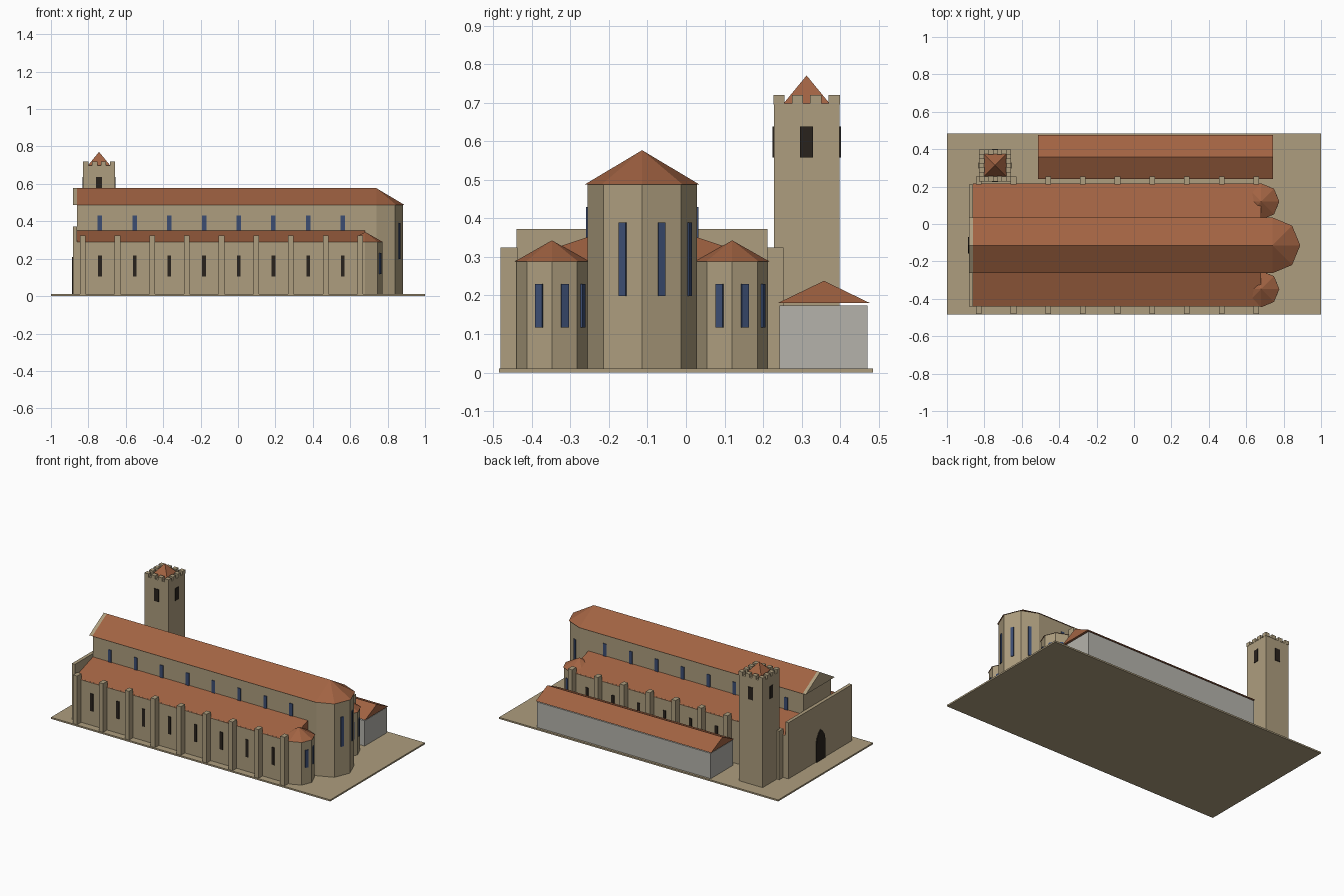
import bpy, bmesh
from math import radians, cos, sin
from mathutils import Matrix, Vector

if "Cube" in bpy.data.objects:
    bpy.data.objects.remove(bpy.data.objects["Cube"])


def material(name, rgb):
    m = bpy.data.materials.new(name)
    m.diffuse_color = (*rgb, 1)
    m.use_nodes = True
    m.node_tree.nodes["Principled BSDF"].inputs["Base Color"].default_value = m.diffuse_color
    return m


STONE = material("stone", (0.42, 0.34, 0.21))
TILE = material("roof_tile", (0.36, 0.125, 0.055))
PLASTER = material("plaster", (0.46, 0.45, 0.41))
GLASS = material("blue_glass", (0.045, 0.075, 0.17))
DARK = material("dark_opening", (0.022, 0.016, 0.012))

GROUND = 0.01
CY = -0.114                      # church axis
NAVE, AISLE = 0.142, 0.326       # half widths
X0, X1, XA = -0.86, 0.74, 0.68   # west end, nave end, aisle end
SIDES = (-1, 1)


def finish(bm, name, mat):
    bmesh.ops.recalc_face_normals(bm, faces=bm.faces)
    me = bpy.data.meshes.new(name)
    bm.to_mesh(me)
    bm.free()
    me.materials.append(mat)
    ob = bpy.data.objects.new(name, me)
    bpy.context.collection.objects.link(ob)
    return ob


def boxes(name, items, mat):
    """items: (centre, size, z rotation in degrees)"""
    bm = bmesh.new()
    for c, s, a in items:
        m = Matrix.Translation(c) @ Matrix.Rotation(radians(a), 4, 'Z') @ Matrix.Diagonal((*s, 1))
        bmesh.ops.create_cube(bm, size=1, matrix=m)
    return finish(bm, name, mat)


def block(name, x, y, z, mat):
    c = [(r[0] + r[1]) / 2 for r in (x, y, z)]
    return boxes(name, [(c, [abs(r[1] - r[0]) for r in (x, y, z)], 0)], mat)


def prism_x(name, profile, xa, xb, mat):
    """Extrude a y-z profile along x."""
    bm = bmesh.new()
    f = bm.faces.new([bm.verts.new((xa, y, z)) for y, z in profile])
    r = bmesh.ops.extrude_face_region(bm, geom=[f])
    vs = [v for v in r["geom"] if isinstance(v, bmesh.types.BMVert)]
    bmesh.ops.translate(bm, verts=vs, vec=(xb - xa, 0, 0))
    return finish(bm, name, mat)


def tapered(name, n, r1, r2, x, y, za, zb, mat, rot=0):
    bm = bmesh.new()
    m = Matrix.Translation((x, y, (za + zb) / 2)) @ Matrix.Rotation(radians(rot), 4, 'Z')
    bmesh.ops.create_cone(bm, cap_ends=True, segments=n, radius1=r1, radius2=r2,
                          depth=zb - za, matrix=m)
    bmesh.ops.remove_doubles(bm, verts=bm.verts, dist=1e-5)
    return finish(bm, name, mat)


def apse(name, x, y, r, roof_r, eave, top, win_z):
    """Octagonal apse with pointed roof and three tall windows"""
    tapered(name + "_wall", 8, r, r, x, y, GROUND, eave, STONE)
    tapered(name + "_roof", 8, roof_r, 0, x, y, eave, top, TILE)
    d = r * cos(radians(22.5))
    h = win_z[1] - win_z[0]
    boxes(name + "_windows",
          [((x + d * cos(radians(a)), y + d * sin(radians(a)), sum(win_z) / 2), (0.01, 0.02, h), a)
           for a in (-22.5, 22.5, 67.5)], GLASS)


# Ground slab
block("base_slab", (-1, 1), (-0.485, 0.485), (0, GROUND), STONE)

# Nave with gabled roof and west gable parapet
block("nave_wall", (X0, X1), (CY - NAVE, CY + NAVE), (GROUND, 0.49), STONE)
gable = [(CY - 0.149, 0.488), (CY + 0.149, 0.488), (CY, 0.577)]
prism_x("nave_roof", gable, X0, X1, TILE)
prism_x("west_gable", gable, -0.882, X0, STONE)
apse("main_apse", X1, CY, NAVE, 0.149, 0.488, 0.577, (0.198, 0.39))

# West front and pointed door
block("west_front", (-0.882, X0), (CY - AISLE, CY + AISLE), (GROUND, 0.373), STONE)
door = [(-0.045, GROUND), (0.045, GROUND), (0.045, 0.13), (0.036, 0.165), (0.02, 0.19),
        (0, 0.208), (-0.02, 0.19), (-0.036, 0.165), (-0.045, 0.13)]
prism_x("west_door", [(CY + y, z) for y, z in door], -0.888, -0.875, DARK)

# Aisles, side apses, buttresses and windows on both sides
bay = 0.1855
window_x = [-0.738 + bay * i for i in range(8)]
buttress_x = [-0.83 + bay * i for i in range(9)]
for s, side in zip(SIDES, ("south", "north")):
    block(side + "_aisle_wall", (X0, XA), (CY + s * NAVE, CY + s * AISLE), (GROUND, 0.29), STONE)
    shed = [(CY + s * y, z) for y, z in ((0.14, 0.288), (0.331, 0.288), (0.14, 0.352))]
    prism_x(side + "_aisle_roof", shed, X0, XA, TILE)
    apse(side + "_apse", XA, CY + s * 0.234, 0.092, 0.097, 0.288, 0.343, (0.117, 0.23))
    boxes(side + "_buttresses",
          [((x, CY + s * 0.3455, 0.1675), (0.03, 0.043, 0.315), 0) for x in buttress_x], STONE)
    boxes(side + "_aisle_windows",
          [((x, CY + s * AISLE, 0.16), (0.02, 0.008, 0.113), 0) for x in window_x], DARK)
    boxes(side + "_clerestory_windows",
          [((x, CY + s * NAVE, 0.385), (0.024, 0.008, 0.09), 0) for x in window_x], GLASS)

# Bell tower with battlements, pyramid cap and four openings
TX, TY, TH = -0.743, 0.313, 0.085
block("tower", (TX - TH, TX + TH), (TY - TH, TY + TH), (GROUND, 0.698), STONE)
tapered("tower_cap", 4, 0.06 * 2 ** 0.5, 0, TX, TY, 0.698, 0.771, TILE, 45)
steps = [-0.072, -0.024, 0.024, 0.072]
boxes("battlements",
      [((TX + a, TY + b, 0.708), (0.029, 0.029, 0.024), 0)
       for a in steps for b in steps if 0.072 in (abs(a), abs(b))], STONE)
boxes("tower_openings",
      [((TX + TH * cos(radians(a)), TY + TH * sin(radians(a)), 0.598), (0.008, 0.034, 0.08), a)
       for a in (0, 90, 180, 270)], DARK)

# Plastered side wing with its own gabled roof and doors facing the church
block("wing_wall", (-0.507, 0.737), (0.243, 0.471), (GROUND, 0.174), PLASTER)
prism_x("wing_roof", [(0.24, 0.181), (0.476, 0.181), (0.358, 0.238)], -0.513, 0.743, TILE)
boxes("wing_doors",
      [((x, 0.243, 0.058), (0.04, 0.006, 0.095), 0) for x in window_x[2:]], DARK)
